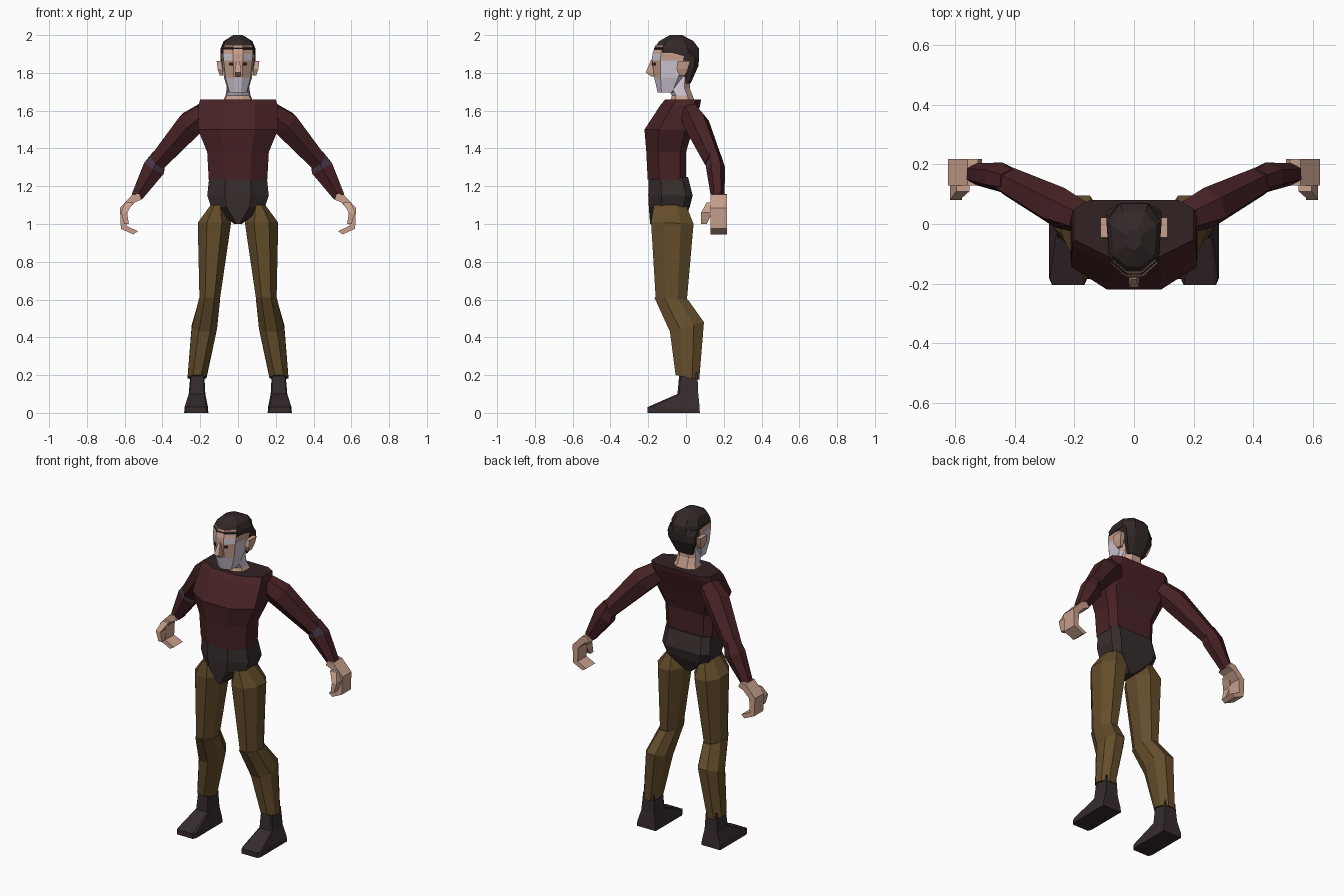
import bpy, bmesh, math
from mathutils import Vector

if "Cube" in bpy.data.objects:
    bpy.data.objects.remove(bpy.data.objects["Cube"])


def material(name, r, g, b):
    lin = [((c / 255 + 0.055) / 1.055) ** 2.4 for c in (r, g, b)]
    m = bpy.data.materials.new(name)
    m.diffuse_color = (*lin, 1)
    m.use_nodes = True
    m.node_tree.nodes["Principled BSDF"].inputs["Base Color"].default_value = m.diffuse_color
    return m


MAROON = material("maroon shirt", 72, 34, 37)
COLLAR = material("dark collar", 50, 34, 35)
HIPS = material("charcoal cloth", 56, 45, 45)
TROUSER = material("brown trousers", 100, 77, 43)
BOOT = material("dark boots", 54, 43, 45)
SKIN = material("skin", 200, 160, 140)
GREY = material("grey beard", 208, 198, 212)
HAIR = material("dark hair", 50, 40, 39)
PATCH = material("purple patch", 70, 54, 70)

# Cross-sections as fractions: x of half width, y from front (0) to back (1)
BODY = [(1, .85), (1, .3), (.43, 0), (-.43, 0), (-1, .3), (-1, .85), (-.75, 1), (.75, 1)]
FACE = [(1, .75), (.9, .2), (.3, 0), (-.3, 0), (-.9, .2), (-1, .75), (-.5, 1), (.5, 1)]
LEG = [(1, .7), (1, .3), (.45, 0), (-.45, 0), (-1, .3), (-1, .7), (-.45, 1), (.45, 1)]
BOX = [(1, 1), (1, 0), (-1, 0), (-1, 1)]
SHOE = [(1, 1), (1, .08), (.85, 0), (-.85, 0), (-1, .08), (-1, 1)]


def level(shape, zf, zb, cx, w, yf, yb):
    """Ring of a cross-section, height sloping from front zf to back zb."""
    return [Vector((cx + fx * w, yf + fy * (yb - yf), zf + fy * (zb - zf))) for fx, fy in shape]


def skin_rings(name, rings, mats, mirror=False, rule=None):
    """Join rings of points into a closed body, optionally mirrored in x."""
    bm = bmesh.new()
    vs = [[bm.verts.new(p) for p in r] for r in rings]
    n = len(rings[0])
    for a, b in zip(vs, vs[1:]):
        for i in range(n):
            j = (i + 1) % n
            bm.faces.new((a[i], a[j], b[j], b[i]))
    bm.faces.new(vs[0])
    bm.faces.new(vs[-1])
    bmesh.ops.recalc_face_normals(bm, faces=bm.faces[:])
    bm.normal_update()
    if rule:
        for f in bm.faces:
            f.material_index = rule(f.calc_center_median(), f.normal)
    me = bpy.data.meshes.new(name)
    bm.to_mesh(me)
    bm.free()
    for m in mats:
        me.materials.append(m)
    ob = bpy.data.objects.new(name, me)
    bpy.context.collection.objects.link(ob)
    if mirror:
        mod = ob.modifiers.new("mirror", 'MIRROR')
        mod.use_mirror_merge = False
    return ob


def body(name, shape, rows, mats, rule=None):
    """Central part from rows of (z, half width, front y, back y)."""
    return skin_rings(name, [level(shape, z, z, 0, w, f, b) for z, w, f, b in rows], mats, rule=rule)


def pair(name, shape, rows, mats):
    """Mirrored part from rows of (front z, back z, centre x, half width, front y, back y)."""
    return skin_rings(name, [level(shape, *r) for r in rows], mats, True)


def limb(name, rows, mats, rule=None, sides=6):
    """Mirrored tube from rows of (x, y, z, in-plane radius, depth radius)."""
    axis = (Vector(rows[-1][:3]) - Vector(rows[0][:3])).normalized()
    v = (Vector((0, 1, 0)) - axis * axis.y).normalized()
    u = axis.cross(v)
    rings = []
    for x, y, z, ru, rv in rows:
        angles = [math.tau * (i + .5) / sides for i in range(sides)]
        rings.append([Vector((x, y, z)) + u * ru * math.cos(a) * 1.1 + v * rv * math.sin(a) for a in angles])
    return skin_rings(name, rings, mats, True, rule)


# Torso and hips
body("torso", BODY, [(1.235, .155, -.203, 0), (1.38, .163, -.21, .0), (1.5, .212, -.22, .035),
                     (1.63, .208, -.135, .075), (1.66, .2, -.11, .08)],
     [MAROON, COLLAR], lambda c, n: int(n.z > .9))
body("hips", BODY, [(1.25, .152, -.198, .01), (1.15, .163, -.2, .035),
                    (1.09, .142, -.197, .02), (1.0, .02, -.19, -.02)], [HIPS])

# Legs and boots
pair("thigh", LEG, [(1.1, 1.1, .11, .035, -.17, .0), (1.01, 1.0, .125, .088, -.185, .04),
                    (.6, .6, .15, .054, -.16, .005)], [TROUSER])
pair("shin", LEG, [(.61, .6, .15, .056, -.167, .01), (.43, .48, .178, .067, -.085, .095),
                   (.2, .175, .217, .05, -.055, .07)], [TROUSER])
pair("boot", SHOE, [(0, 0, .221, .064, -.205, .073), (.03, .03, .221, .062, -.205, .072),
                    (.1, .1, .217, .044, -.045, .065), (.215, .215, .215, .036, -.035, .06)], [BOOT])

# Arms with an elbow patch on the forearm
limb("upper_arm", [(.17, .02, 1.59, .06, .055), (.25, .055, 1.53, .073, .07),
                   (.425, .145, 1.33, .05, .05)], [MAROON])
limb("forearm", [(.415, .145, 1.365, .04, .04), (.445, .157, 1.295, .062, .05),
                 (.535, .168, 1.145, .032, .036)],
     [MAROON, PATCH], lambda c, n: int(c.z > 1.28 and n.y < -.3 and n.z < .5))

# Hands: a cupped strip extruded in depth, plus a thumb
cup = [(.525, 1.16), (.56, 1.155), (.625, 1.085), (.62, .975), (.555, .945), (.53, .962),
       (.59, .99), (.585, 1.075), (.545, 1.115), (.51, 1.13)]
skin_rings("hand", [[Vector((x, y, z)) for x, z in cup] for y in (.13, .218)], [SKIN], True)
pair("thumb", BOX, [(1.115, 1.115, .575, .022, .11, .17), (1.06, 1.06, .603, .016, .08, .14),
                    (1.0, 1.0, .59, .012, .08, .11)], [SKIN])

# Neck and head
body("neck", FACE, [(1.64, .085, -.085, .05), (1.68, .066, -.075, .035), (1.72, .06, -.095, .02),
                    (1.78, .055, -.08, .02)], [SKIN, GREY],
     lambda c, n: int(c.z > 1.69 and c.y < -.01))


def face_colour(c, n):
    beard = c.z < 1.775
    sideburn = 1.77 < c.z < 1.86 and abs(n.x) > .85 and c.y < .01
    brow = 1.865 < c.z < 1.9 and abs(c.x) > .03 and c.y < -.1
    return int(beard or sideburn or brow)


body("head", FACE, [(1.695, .05, -.15, -.05), (1.775, .074, -.168, .0), (1.865, .085, -.18, .04),
                    (1.9, .088, -.178, .05), (1.945, .08, -.163, .04)], [SKIN, GREY], face_colour)
body("nose", BOX, [(1.87, .008, -.185, -.15), (1.802, .017, -.213, -.15),
                   (1.782, .012, -.185, -.15)], [SKIN])
pair("ear", BOX, [(1.785, 1.785, .088, .008, -.035, -.005), (1.82, 1.82, .094, .014, -.05, .01),
                  (1.862, 1.862, .1, .013, -.045, .022)], [SKIN])

# Eyes: thin plates on the slanted face
for side, x in (("right", 1), ("left", -1)):
    bpy.ops.mesh.primitive_cube_add(size=1, location=(x * .037, -.169, 1.847), rotation=(0, 0, x * .71))
    eye = bpy.context.object
    eye.name = side + "_eye"
    eye.scale = (.022, .008, .014)
    eye.data.materials.append(HAIR)

# Hair: crown cap and back
body("hair_crown", FACE, [(1.905, .093, -.165, .07), (1.93, .092, -.17, .068), (1.968, .076, -.142, .04),
                          (2.0, .025, -.085, -.02)], [HAIR])
body("hair_back", FACE, [(1.745, .055, -.01, .025), (1.835, .089, -.01, .065),
                         (1.88, .093, -.03, .07), (1.91, .093, -.12, .07)], [HAIR])
